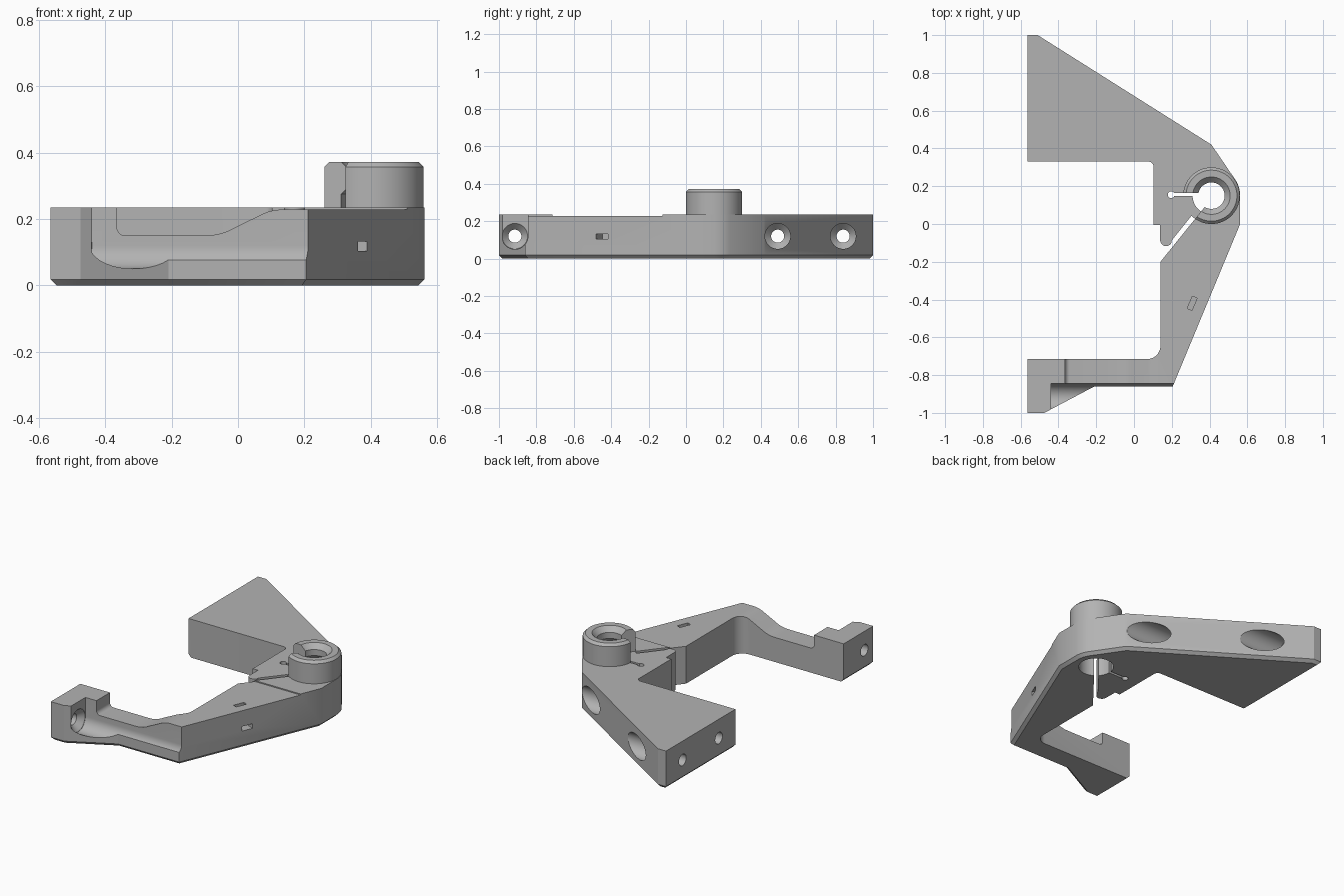
import bpy, bmesh, math
from mathutils import Matrix, Vector

cube = bpy.data.objects.get("Cube")
if cube:
    bpy.data.objects.remove(cube, do_unlink=True)

grey = bpy.data.materials.new("plain grey")
grey.use_nodes = True
COLOUR = (0.45, 0.45, 0.45, 1)
grey.diffuse_color = COLOUR
grey.node_tree.nodes["Principled BSDF"].inputs["Base Color"].default_value = COLOUR

TOP = 0.235              # thickness of the flat plate
PX, PY, PR = 0.41, 0.15, 0.15   # post centre and radius
SCREW_Z = 0.12


def arc(cx, cy, r, a0, a1, n):
    """Points along an arc, angles in degrees."""
    angles = [math.radians(a0 + (a1 - a0) * i / n) for i in range(n + 1)]
    return [(cx + r * math.cos(a), cy + r * math.sin(a)) for a in angles]


def finish(name, bm):
    bmesh.ops.recalc_face_normals(bm, faces=bm.faces)
    mesh = bpy.data.meshes.new(name)
    bm.to_mesh(mesh)
    bm.free()
    mesh.materials.append(grey)
    obj = bpy.data.objects.new(name, mesh)
    bpy.context.collection.objects.link(obj)
    return obj


def prism(name, pts, lo, hi, axis="z", chamfer_edges=0, chamfer=0.0):
    """Extrude a closed outline along an axis; chamfer the first low edges."""
    place = {"z": lambda a, b, t: (a, b, t),
             "y": lambda a, b, t: (a, t, b),
             "x": lambda a, b, t: (t, a, b)}[axis]
    bm = bmesh.new()
    low = [bm.verts.new(place(a, b, lo)) for a, b in pts]
    high = [bm.verts.new(place(a, b, hi)) for a, b in pts]
    n = len(pts)
    bm.faces.new(low)
    bm.faces.new(high)
    for i in range(n):
        j = (i + 1) % n
        bm.faces.new((low[i], low[j], high[j], high[i]))
    bmesh.ops.recalc_face_normals(bm, faces=bm.faces)
    if chamfer_edges:
        edges = [bm.edges.get((low[i], low[i + 1])) for i in range(chamfer_edges)]
        bmesh.ops.bevel(bm, geom=edges, offset=chamfer, segments=1, affect="EDGES")
    return finish(name, bm)


def turned(name, profile, origin, axis="z", steps=64):
    """Solid of revolution from (radius, height) pairs, closed by flat caps."""
    bm = bmesh.new()
    rings = [[bm.verts.new((x, y, h)) for x, y in arc(0, 0, r, 0, 360, steps)[:-1]]
             for r, h in profile]
    bm.faces.new(rings[0])
    bm.faces.new(rings[-1])
    for a, b in zip(rings, rings[1:]):
        for i in range(steps):
            j = (i + 1) % steps
            bm.faces.new((a[i], a[j], b[j], b[i]))
    if axis == "x":
        bmesh.ops.rotate(bm, verts=bm.verts, matrix=Matrix.Rotation(math.pi / 2, 3, "Y"))
    bmesh.ops.translate(bm, verts=bm.verts, vec=Vector(origin))
    return finish(name, bm)


def box(name, centre, size, turn=0.0):
    bm = bmesh.new()
    bmesh.ops.create_cube(bm, size=1)
    bm.transform(Matrix.Translation(centre) @ Matrix.Rotation(turn, 4, "Z")
                 @ Matrix.Diagonal((*size, 1)))
    return finish(name, bm)


def combine(target, tool, operation="DIFFERENCE"):
    """Apply a boolean and discard the tool."""
    mod = target.modifiers.new("boolean", "BOOLEAN")
    mod.operation, mod.solver, mod.object = operation, "EXACT", tool
    bpy.context.view_layer.objects.active = target
    bpy.ops.object.modifier_apply(modifier=mod.name)
    bpy.data.objects.remove(tool, do_unlink=True)


# Plate outline: outer side first, then the inner side with the clamp slit
outer = [(-0.565, 0.33), (-0.565, 1.0), (-0.51, 1.0), (0.41, 0.42)]
outer += arc(PX, PY, PR + 0.002, 34, 0, 8)
outer += [(0.562, 0.0), (0.205, -0.86), (-0.21, -0.86), (-0.475, -1.0),
          (-0.565, -1.0), (-0.565, -0.715)]
inner = arc(0.07, -0.645, 0.07, -90, 0, 10)
inner += [(0.14, -0.2), (0.375, 0.091), (0.355, 0.107), (0.2, -0.087)]
inner += arc(0.17, -0.085, 0.032, -30, -180, 8)
inner += [(0.138, -0.005), (0.103, -0.005), (0.103, 0.3)]
inner += arc(0.078, 0.305, 0.025, 0, 90, 5)
bracket = prism("clamp_bracket", outer + inner, 0, TOP,
                chamfer_edges=len(outer) - 1, chamfer=0.018)

# Post with a chamfered rim
combine(bracket, turned("post", [(PR, 0.2), (PR, 0.357), (PR - 0.015, 0.372)],
                        (PX, PY, 0)), "UNION")

# Bore: wide below, narrow neck, flared mouth
combine(bracket, turned("bore_cutter", [(0.1, -0.1), (0.1, 0.275), (0.07, 0.305),
                                        (0.07, 0.342), (0.1, 0.373), (0.1, 0.45)],
                        (PX, PY, 0)))

# Open sector of the post between the slit and the relief slot
combine(bracket, prism("sector_cutter", [(PX, 0.163), (0.2, 0.163), (0.2, -0.126),
                                         (PX, 0.134)], TOP, 0.5))

# Keyhole relief slot
combine(bracket, box("slot_cutter", (0.27, 0.155, 0.1), (0.14, 0.016, 0.6)))
combine(bracket, turned("slot_end_cutter", [(0.018, -0.1), (0.018, 0.4)],
                        (0.197, 0.155, 0), steps=24))

# Lowered top of the front arm
dip = [(-0.365, 0.4), (-0.365, 0.175)] + arc(-0.34, 0.175, 0.025, 180, 270, 6)[1:]
dip += arc(-0.1, 0.33, 0.18, -90, -60, 8)
dip += arc(0.135, 0.0785, 0.15, 112, 90, 8)
dip += [(0.7, 0.2285), (0.7, 0.4)]
combine(bracket, prism("dip_cutter", dip, -1.2, -0.125, "y"))

# Screwdriver channel along the front arm
channel = [(-0.845, 0.4)] + arc(-0.915, SCREW_Z, 0.07, 0, -170, 24)
channel += [(-1.1, 0.108), (-1.1, 0.4)]
combine(bracket, prism("channel_cutter", channel, -0.44, 0.4, "x"))

# Screw holes with a conical seat
for y, start in ((-0.915, -0.44), (0.49, 0.7), (0.84, 0.7)):
    profile = [(0.035, -0.7), (0.035, -0.475), (0.068, -0.441), (0.068, start)]
    if start < 0:
        profile[-1] = (0.068, -0.43)
    combine(bracket, turned("screw_cutter", profile, (0, y, SCREW_Z), "x", 48))

# Cable tie passage: in through the top, out through the slanted side
lean = math.atan2(0.86, 0.357)
combine(bracket, box("tie_top_cutter", (0.308, -0.42, 0.204), (0.07, 0.027, 0.2), lean))
combine(bracket, box("tie_side_cutter", (0.367, -0.4445, 0.118), (0.07, 0.155, 0.028), lean))

# Smooth the round surfaces, keep the edges sharp
bracket.data.materials.clear()
bracket.data.materials.append(grey)
for face in bracket.data.polygons:
    face.material_index = 0
bpy.ops.object.select_all(action="DESELECT")
bracket.select_set(True)
bpy.context.view_layer.objects.active = bracket
bpy.ops.object.shade_smooth_by_angle(angle=math.radians(25))
